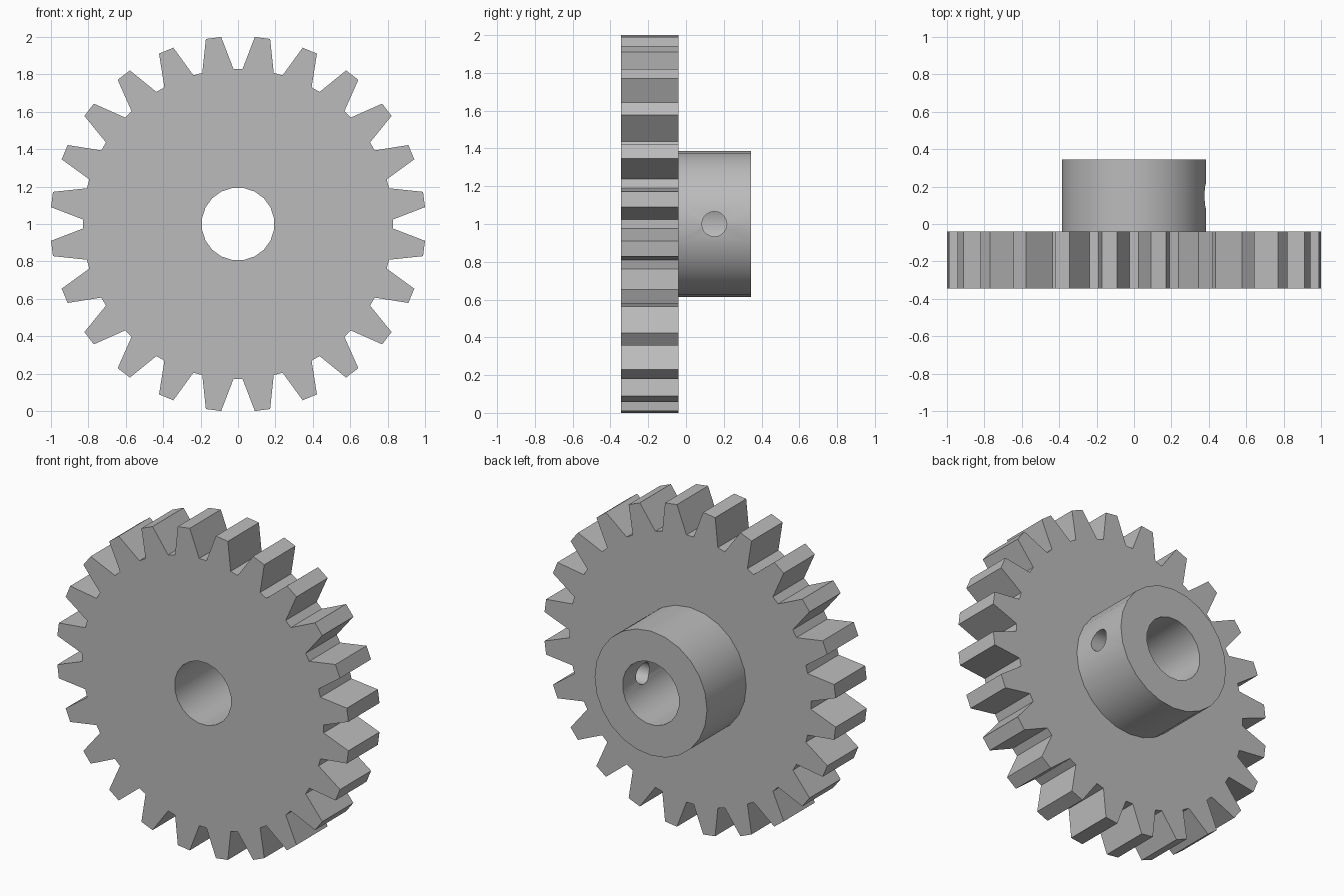
import bpy
import bmesh
from math import sin, cos, radians, tau, pi
from mathutils import Matrix

old = bpy.data.objects.get("Cube")
if old:
    bpy.data.objects.remove(old, do_unlink=True)

TEETH = 24
TIP_R, ROOT_R = 1.004, 0.83
WHEEL_FRONT, WHEEL_BACK, HUB_BACK = -0.345, -0.04, 0.345

steel = bpy.data.materials.new("plain grey")
steel.use_nodes = True
grey = (0.5, 0.5, 0.5, 1)
steel.diffuse_color = grey
steel.node_tree.nodes["Principled BSDF"].inputs["Base Color"].default_value = grey


def prism(name, outline, start, end):
    """Solid made by pushing an (x, z) outline along y about the gear axis."""
    bm = bmesh.new()
    face = bm.faces.new([bm.verts.new((x, start, z)) for x, z in outline])
    pushed = bmesh.ops.extrude_face_region(bm, geom=[face])["geom"]
    verts = [v for v in pushed if isinstance(v, bmesh.types.BMVert)]
    bmesh.ops.translate(bm, vec=(0, end - start, 0), verts=verts)
    bmesh.ops.recalc_face_normals(bm, faces=bm.faces)
    mesh = bpy.data.meshes.new(name)
    bm.to_mesh(mesh)
    bm.free()
    mesh.materials.append(steel)
    obj = bpy.data.objects.new(name, mesh)
    bpy.context.collection.objects.link(obj)
    return obj


def circle(radius, sides, turn=0.0):
    return [(radius * sin(tau * i / sides + turn), radius * cos(tau * i / sides + turn))
            for i in range(sides)]


def combine(target, tool, operation):
    """Apply a boolean and discard the tool object."""
    mod = target.modifiers.new(operation.lower(), "BOOLEAN")
    mod.operation, mod.solver, mod.object = operation, "EXACT", tool
    bpy.context.view_layer.objects.active = target
    bpy.ops.object.modifier_apply(modifier=mod.name)
    bpy.data.objects.remove(tool, do_unlink=True)


# Toothed wheel: every tooth has two root corners and two tip corners
outline = []
for i in range(TEETH):
    middle = 360 / TEETH * (i + 0.5)
    for offset, radius in ((-5.8, ROOT_R), (-2.36, TIP_R), (2.36, TIP_R), (5.8, ROOT_R)):
        a = radians(middle + offset)
        outline.append((radius * sin(a), radius * cos(a)))
gear = prism("gear_wheel_with_hub", outline, WHEEL_FRONT, WHEEL_BACK)

# Hub, sunk slightly into the wheel so that the two fuse
combine(gear, prism("hub", circle(0.386, 24), WHEEL_BACK - 0.1, HUB_BACK), "UNION")

# Shaft bore through the whole gear
combine(gear, prism("bore_cutter", circle(0.195, 20, pi / 20), -1, 1), "DIFFERENCE")

# Set screw hole through the hub wall on one side
screw = prism("screw_hole_cutter", circle(0.066, 20), 0, 0.6)
screw.data.transform(Matrix.Translation((0, 0.15, 0)) @ Matrix.Rotation(-pi / 2, 4, "Z"))
combine(gear, screw, "DIFFERENCE")

# Stand the gear on the ground and smooth the round walls
gear.data.transform(Matrix.Translation((0, 0, 1)))
bpy.ops.object.select_all(action="DESELECT")
gear.select_set(True)
bpy.context.view_layer.objects.active = gear
bpy.ops.object.shade_smooth_by_angle(angle=radians(25))
